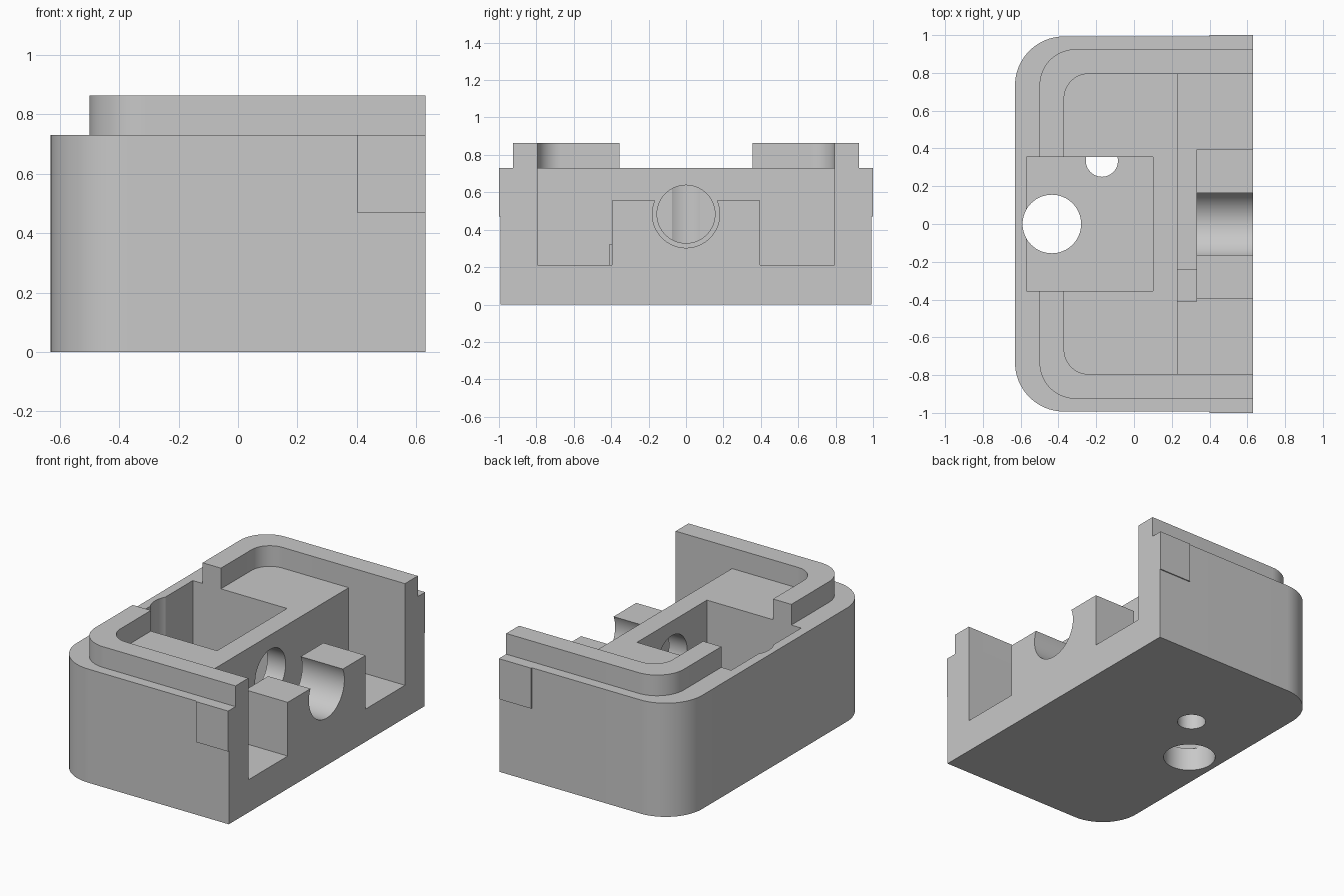
import bpy
import bmesh
from math import cos, sin, pi, radians

cube = bpy.data.objects.get("Cube")
if cube:
    bpy.data.objects.remove(cube, do_unlink=True)

grey = bpy.data.materials.new("plain grey")
grey.use_nodes = True
colour = (0.58, 0.58, 0.58, 1)
grey.diffuse_color = colour
grey.node_tree.nodes["Principled BSDF"].inputs["Base Color"].default_value = colour


def arc(cx, cy, r, start, end, steps=20):
    """Points along an arc, angles in degrees."""
    angles = [radians(start + (end - start) * i / steps) for i in range(steps + 1)]
    return [(cx + r * cos(a), cy + r * sin(a)) for a in angles]


def prism(name, profile, low, high, along_x=False):
    """Extrude a profile along z, or a (y, z) profile along x."""
    def place(p, h):
        return (h, p[0], p[1]) if along_x else (p[0], p[1], h)
    bm = bmesh.new()
    rings = [[bm.verts.new(place(p, h)) for p in profile] for h in (low, high)]
    bm.faces.new(rings[0])
    bm.faces.new(rings[1])
    n = len(profile)
    for i in range(n):
        j = (i + 1) % n
        bm.faces.new((rings[0][i], rings[0][j], rings[1][j], rings[1][i]))
    bmesh.ops.recalc_face_normals(bm, faces=bm.faces)
    mesh = bpy.data.meshes.new(name)
    bm.to_mesh(mesh)
    bm.free()
    mesh.materials.append(grey)
    obj = bpy.data.objects.new(name, mesh)
    bpy.context.collection.objects.link(obj)
    return obj


def box(name, x, y, z):
    return prism(name, [(x[0], y[0]), (x[1], y[0]), (x[1], y[1]), (x[0], y[1])], *z)


def cylinder(name, centre, r, low, high, along_x=False):
    return prism(name, arc(*centre, r, 0, 360, 64)[:-1], low, high, along_x)


def activate(obj):
    bpy.ops.object.select_all(action='DESELECT')
    obj.select_set(True)
    bpy.context.view_layer.objects.active = obj


def cut(obj, cutter):
    cutter.hide_render = True
    mod = obj.modifiers.new("cut", 'BOOLEAN')
    mod.operation = 'DIFFERENCE'
    mod.solver = 'EXACT'
    mod.object = cutter
    activate(obj)
    bpy.ops.object.modifier_apply(modifier=mod.name)
    bpy.data.objects.remove(cutter, do_unlink=True)


def smooth(obj):
    activate(obj)
    bpy.ops.object.shade_smooth_by_angle(angle=radians(30))


FRONT, BACK, SIDE = 0.63, -0.63, 0.993
TOP, FLOOR, POCKET = 0.73, 0.21, 0.15
BORE_Z = 0.483

# Housing block with two rounded corners
R = 0.26
housing = prism("housing", [(FRONT, -SIDE), (FRONT, SIDE)]
                + arc(BACK + R, SIDE - R, R, 90, 180)
                + arc(BACK + R, R - SIDE, R, 180, 270), 0, TOP)

# Rectangular pocket
cut(housing, box("pocket_cutter", (-0.57, 0.1), (-0.355, 0.355), (POCKET, 1)))

# Open bay, leaving the cradle block standing in the middle
half_bay = [(0.23, -0.795), (0.7, -0.795), (0.7, -0.395), (0.33, -0.395)]
bay = half_bay + [(x, -y) for x, y in reversed(half_bay)]
cut(housing, prism("bay_cutter", bay, FLOOR, 1))
cut(housing, box("cradle_top_cutter", (0.28, 0.7), (-0.5, 0.5), (0.555, 1)))

# Horizontal bore and the wider cradle groove
cut(housing, cylinder("bore_cutter", (0, BORE_Z), 0.155, 0.05, 0.28, True))
cut(housing, cylinder("groove_cutter", (0, BORE_Z), 0.18, 0.29, 0.7, True))

# Vertical holes through the base
cut(housing, cylinder("large_hole_cutter", (-0.435, 0), 0.155, -0.1, 1))
cut(housing, cylinder("small_hole_cutter", (-0.17, 0.335), 0.085, -0.1, POCKET + 0.001))
smooth(housing)

# Small rib behind the cradle
box("rib", (0.225, 0.33), (-0.413, -0.24), (FLOOR - 0.01, 0.32))

# Raised lips and side pads, mirrored left and right
lip_outline = ([(FRONT, 0.925)] + arc(-0.31, 0.735, 0.19, 90, 180)
               + [(-0.5, 0.355), (-0.37, 0.355)]
               + arc(-0.24, 0.665, 0.13, 180, 90) + [(FRONT, 0.795)])
for side, name in ((1, "left"), (-1, "right")):
    lip = prism(name + "_lip", [(x, side * y) for x, y in lip_outline], TOP, 0.863)
    smooth(lip)
    box(name + "_pad", (0.4, FRONT), sorted((side * SIDE, side)), (0.47, TOP))
